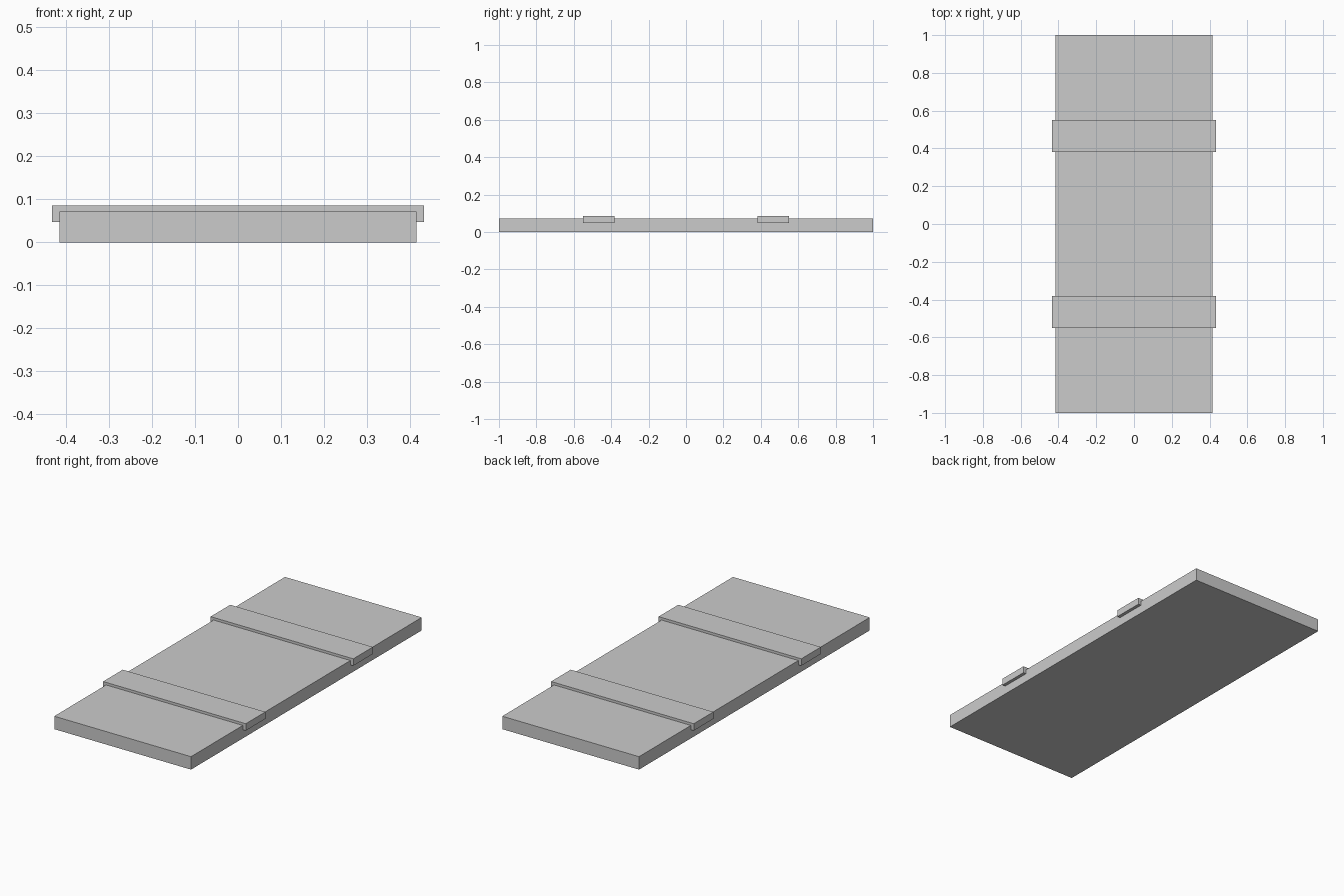
import bpy

cube = bpy.data.objects.get("Cube")
if cube:
    bpy.data.objects.remove(cube, do_unlink=True)

# Single plain grey
grey = bpy.data.materials.new("plain_grey")
grey.use_nodes = True
colour = (0.6, 0.6, 0.6, 1.0)
grey.diffuse_color = colour
grey.node_tree.nodes["Principled BSDF"].inputs["Base Color"].default_value = colour


def box(name, low, high):
    """Add a sharp-edged box between two opposite corners."""
    centre = [(a + b) / 2 for a, b in zip(low, high)]
    bpy.ops.mesh.primitive_cube_add(size=1, location=centre)
    obj = bpy.context.object
    obj.name = name
    obj.scale = [b - a for a, b in zip(low, high)]
    bpy.ops.object.transform_apply(location=False, rotation=False, scale=True)
    obj.data.materials.append(grey)
    return obj


# Flat slab
box("board", (-0.415, -1, 0), (0.415, 1, 0.071))

# Two raised cross bands that overhang the long edges
for name, y in (("front_band", -0.466), ("back_band", 0.466)):
    box(name, (-0.433, y - 0.085, 0.047), (0.433, y + 0.085, 0.085))
